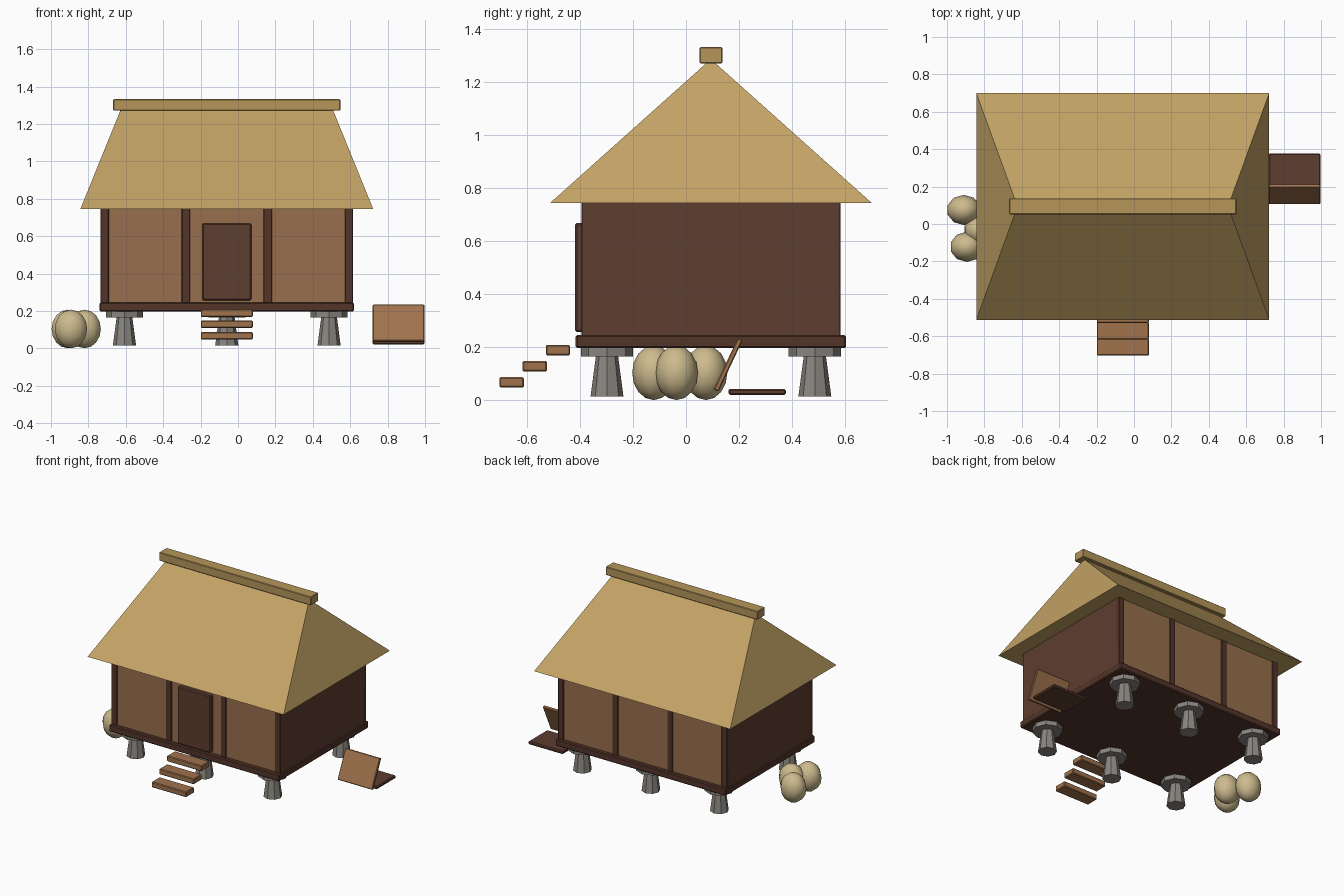
import bpy
import bmesh
from mathutils import Matrix

if "Cube" in bpy.data.objects:
    bpy.data.objects.remove(bpy.data.objects["Cube"], do_unlink=True)

CX, CY = -0.06, 0.094    # centre of the hut


def material(name, r, g, b):
    """Flat colour from sRGB 0-255 values."""
    col = [((c / 255 + 0.055) / 1.055) ** 2.4 for c in (r, g, b)] + [1.0]
    m = bpy.data.materials.new(name)
    m.use_nodes = True
    m.diffuse_color = col
    m.node_tree.nodes["Principled BSDF"].inputs["Base Color"].default_value = col
    return m


THATCH = material("thatch", 196, 163, 101)
RIDGE = material("ridge_thatch", 182, 150, 90)
PANEL = material("wall_panel_wood", 152, 111, 77)
PLANK = material("plank_wood", 160, 115, 77)
WALL = material("dark_wall_wood", 94, 61, 48)
FRAME = material("frame_wood", 84, 53, 42)
STONE = material("stone", 138, 134, 128)
STRAW = material("straw_sack", 205, 187, 142)


def finish(name, bm, *mats):
    mesh = bpy.data.meshes.new(name)
    bm.normal_update()
    bm.to_mesh(mesh)
    bm.free()
    for m in mats:
        mesh.materials.append(m)
    ob = bpy.data.objects.new(name, mesh)
    bpy.context.collection.objects.link(ob)
    return ob


def box(name, x, y, z, mat, bevel=0.004, tilt=0.0):
    """Box from (min, max) ranges, tilted about x through its centre."""
    bm = bmesh.new()
    bmesh.ops.create_cube(bm, size=1)
    bmesh.ops.scale(bm, vec=[r[1] - r[0] for r in (x, y, z)], verts=bm.verts)
    ob = finish(name, bm, mat)
    ob.location = [(r[0] + r[1]) / 2 for r in (x, y, z)]
    ob.rotation_euler.x = tilt
    if bevel:
        mod = ob.modifiers.new("soft_edges", "BEVEL")
        mod.width = bevel
        mod.segments = 1
    return ob


def around(c, half):
    return (c - half, c + half)


# Floor and walls: light panels front and back, dark boards on the sides
box("floor", around(CX, 0.68), around(CY, 0.51), (0.197, 0.246), FRAME, 0.006)
walls = box("walls", around(CX, 0.675), around(CY, 0.482), (0.24, 0.75), WALL, 0)
walls.data.materials.append(PANEL)
for face in walls.data.polygons:
    if abs(face.normal.y) > 0.9:
        face.material_index = 1

# Upright posts on front and back
for side, label in ((-1, "front"), (1, "back")):
    for i, dx in enumerate((-0.653, -0.219, 0.219, 0.653)):
        box(f"{label}_post_{i + 1}", around(CX + dx, 0.022),
            around(CY + side * 0.471, 0.018), (0.24, 0.748), FRAME, 0.003)

box("door", around(CX, 0.131), (-0.418, -0.38), (0.257, 0.668), WALL, 0.006)

# Hipped thatch roof with a flat underside
bm = bmesh.new()
eaves = [bm.verts.new((CX + sx * 0.783, CY + sy * 0.606, 0.745))
         for sx, sy in ((-1, -1), (1, -1), (1, 1), (-1, 1))]
left, right = [bm.verts.new((CX + s * 0.563, CY, 1.287)) for s in (-1, 1)]
a, b, c, d = eaves
for loop in ((a, b, right, left), (b, c, right), (c, d, left, right),
             (d, a, left), (d, c, b, a)):
    bm.faces.new(loop)
finish("roof", bm, THATCH)
box("ridge_beam", around(CX, 0.607), around(CY, 0.043), (1.271, 1.332), RIDGE, 0.004)


# Stone stilts with wide pads under the floor
def stilt(name, x, y):
    bm = bmesh.new()
    for low, high, r1, r2 in ((0.015, 0.166, 0.062, 0.042), (0.165, 0.197, 0.099, 0.099)):
        bmesh.ops.create_cone(bm, cap_ends=True, segments=8, radius1=r1, radius2=r2,
                              depth=high - low,
                              matrix=Matrix.Translation((x, y, (low + high) / 2)))
    finish(name, bm, STONE)


for j, dy in enumerate((-0.392, 0.392)):
    for i, dx in enumerate((-0.547, 0, 0.547)):
        stilt(f"stilt_{j + 1}_{i + 1}", CX + dx, CY + dy)

# Floating entrance steps
for i in range(3):
    box(f"step_{i + 1}", around(CX, 0.139), around(-0.658 + i * 0.0875, 0.046),
        around(0.068 + i * 0.0605, 0.02), PLANK, 0.005)

# Boards beside the hut: one flat, one leaning
box("flat_board", (0.72, 0.997), (0.16, 0.377), (0.02, 0.043), WALL, 0.006)
box("leaning_board", (0.72, 0.997), around(0.159, 0.01), around(0.134, 0.107),
    PLANK, 0.004, tilt=-0.44)

# Straw sacks
for i, (x, y) in enumerate(((-0.893, -0.122), (-0.82, -0.036), (-0.91, 0.075))):
    bm = bmesh.new()
    bmesh.ops.create_uvsphere(bm, u_segments=10, v_segments=8, radius=1)
    bmesh.ops.scale(bm, vec=(0.091, 0.081, 0.103), verts=bm.verts)
    for face in bm.faces:
        face.smooth = True
    sack = finish(f"straw_sack_{i + 1}", bm, STRAW)
    sack.location = (x, y, 0.104)
